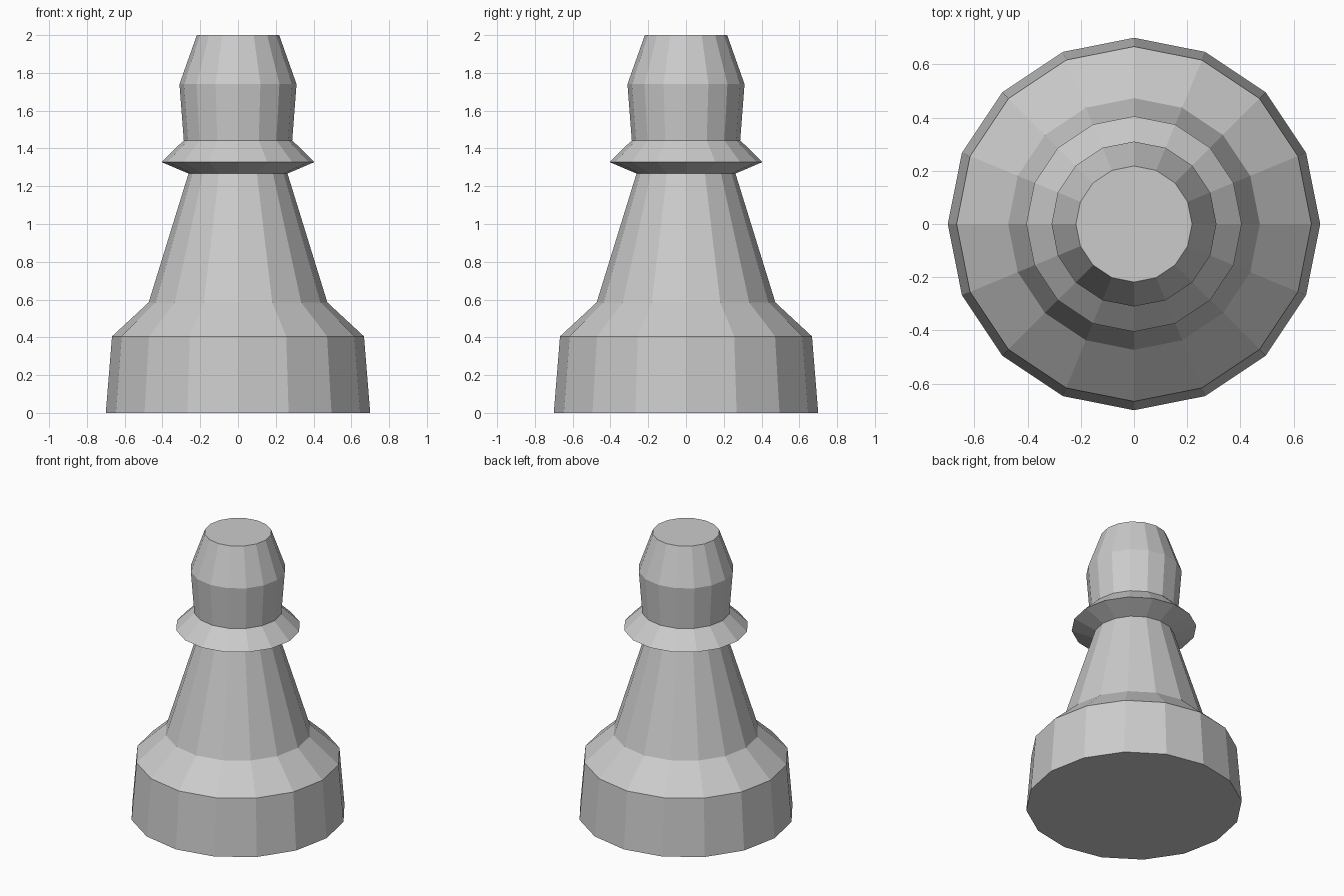
import bpy, bmesh
from math import cos, sin, tau

if "Cube" in bpy.data.objects:
    bpy.data.objects.remove(bpy.data.objects["Cube"])

SIDES = 16

# Outline from foot to crown: (radius, height)
PROFILE = [
    (0.70, 0.0), (0.667, 0.405),      # base drum
    (0.473, 0.585),                   # shoulder
    (0.262, 1.267),                   # tapering stem
    (0.405, 1.328), (0.287, 1.443),   # collar
    (0.31, 1.74), (0.218, 2.0),       # head
]


def lathe(name, profile, sides):
    """Closed flat-shaded solid of revolution around z."""
    bm = bmesh.new()
    rings = [[bm.verts.new((r * cos(tau * i / sides), r * sin(tau * i / sides), z))
              for i in range(sides)] for r, z in profile]
    for low, high in zip(rings, rings[1:]):
        for i in range(sides):
            j = (i + 1) % sides
            bm.faces.new((low[i], low[j], high[j], high[i]))
    bm.faces.new(rings[0][::-1])
    bm.faces.new(rings[-1])
    mesh = bpy.data.meshes.new(name)
    bm.to_mesh(mesh)
    bm.free()
    obj = bpy.data.objects.new(name, mesh)
    bpy.context.collection.objects.link(obj)
    return obj


# Turned chess pawn in one piece
lathe("pawn", PROFILE, SIDES)
